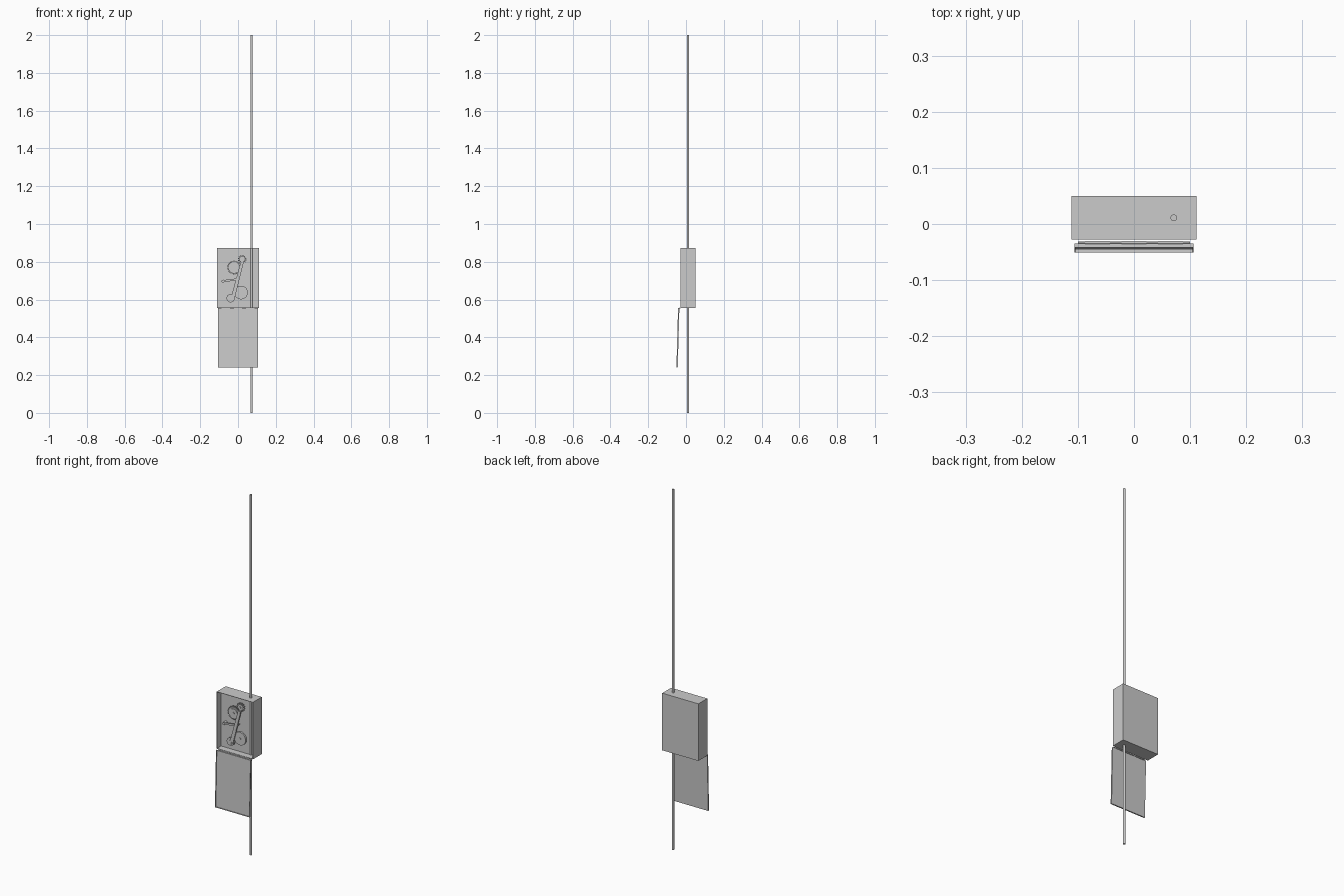
import bpy, bmesh, math
from mathutils import Vector, Matrix

if "Cube" in bpy.data.objects:
    bpy.data.objects.remove(bpy.data.objects["Cube"])

def finish(name, bm):
    bmesh.ops.recalc_face_normals(bm, faces=bm.faces)
    me = bpy.data.meshes.new(name)
    bm.to_mesh(me)
    bm.free()
    ob = bpy.data.objects.new(name, me)
    bpy.context.collection.objects.link(ob)
    return ob

def smooth(ob):
    bpy.ops.object.select_all(action='DESELECT')
    ob.select_set(True)
    bpy.context.view_layer.objects.active = ob
    bpy.ops.object.shade_smooth_by_angle(angle=math.radians(35))

def cylinder(name, a, b, r, n=32):
    a, b = Vector(a), Vector(b)
    bm = bmesh.new()
    m = Matrix.Translation((a + b) / 2) @ (b - a).to_track_quat('Z', 'Y').to_matrix().to_4x4()
    bmesh.ops.create_cone(bm, cap_ends=True, segments=n, radius1=r, radius2=r,
                          depth=(b - a).length, matrix=m)
    ob = finish(name, bm)
    smooth(ob)
    return ob

def prism(name, outline, y0, y1):
    """Extrude an x-z outline from y0 to y1."""
    bm = bmesh.new()
    f = bm.faces.new([bm.verts.new((x, y0, z)) for x, z in outline])
    g = bmesh.ops.extrude_face_region(bm, geom=[f])['geom']
    bmesh.ops.translate(bm, vec=(0, y1 - y0, 0), verts=[v for v in g if isinstance(v, bmesh.types.BMVert)])
    return finish(name, bm)

def tray(name, x, y_open, y_back, z0, z1, wall, inside):
    """Box whose -y side is open, with a given wall and recess depth."""
    bm = bmesh.new()
    m = Matrix.Translation((0, (y_open + y_back) / 2, (z0 + z1) / 2)) @ Matrix.Diagonal((2*x, y_back - y_open, z1 - z0, 1))
    bmesh.ops.create_cube(bm, size=1, matrix=m)
    f = min(bm.faces, key=lambda f: f.calc_center_median().y)
    bmesh.ops.inset_region(bm, faces=[f], thickness=wall)
    g = bmesh.ops.extrude_discrete_faces(bm, faces=[f])['faces'][0]
    bmesh.ops.translate(bm, vec=(0, inside, 0), verts=g.verts)
    return finish(name, bm)

def gear(name, x, z, r, teeth, depth, y0, y1):
    pts = []
    for i in range(teeth):
        for t, rr in ((0, r - depth), (.3, r - depth), (.45, r), (.8, r)):
            a = 2 * math.pi * (i + t) / teeth
            pts.append((x + rr * math.cos(a), z + rr * math.sin(a)))
    return prism(name, pts, y0, y1)

def link(name, p, q, r1, r2, y0, y1):
    """Tapered bar with rounded ends."""
    a = math.atan2(q[1] - p[1], q[0] - p[0])
    pts = []
    for c, r, s in ((p, r1, a + math.pi / 2), (q, r2, a - math.pi / 2)):
        pts += [(c[0] + r * math.cos(s + math.pi * i / 10), c[1] + r * math.sin(s + math.pi * i / 10))
                for i in range(11)]
    return prism(name, pts, y0, y1)

# housing with its recessed mechanism panel
tray("housing", .111, -.028, .05, .555, .872, .003, .036)

# vertical operating rod
cylinder("vertical_rod", (.071, .011, 0), (.071, .011, 2), .006)

# open door hanging from the lower edge, rim facing forward
door = tray("door", .106, -.007, 0, -.314, 0, .003, .005)
door.location = (0, -.035, .554)
door.rotation_euler.x = -math.radians(1.6)

# hinge
cylinder("hinge_pin", (-.1, -.033, .555), (.1, -.033, .555), .0018, 12)
for i in range(3):
    x = -.065 + i * .065
    cylinder("hinge_knuckle", (x - .022, -.033, .555), (x + .022, -.033, .555), .003, 16)

# upper gear and pinion
BIG, PINION = (-.021, .770), (.022, .813)
gear("large_gear", *BIG, .037, 28, .006, -.009, 0)
cylinder("large_gear_face", (BIG[0], -.012, BIG[1]), (BIG[0], -.008, BIG[1]), .024)
gear("pinion", *PINION, .023, 12, .008, -.012, -.001)

# lower discs
DISC, CRANK = (.016, .637), (-.039, .607)
cylinder("lower_disc", (DISC[0], -.008, DISC[1]), (DISC[0], .002, DISC[1]), .036, 40)
cylinder("crank_disc", (CRANK[0], -.012, CRANK[1]), (CRANK[0], -.002, CRANK[1]), .022)

# connecting arm and side lever
link("connecting_arm", (-.028, .607), (.02, .79), .01, .008, -.019, -.012)
link("side_lever", (-.079, .697), (.004, .709), .006, .004, -.012, -.007)

# shafts fixing each wheel and lever to the panel
for (x, z), r, y in ((BIG, .007, -.015), (PINION, .006, -.016), (DISC, .007, -.011),
                     (CRANK, .009, -.016), ((-.028, .607), .004, -.021),
                     ((.02, .79), .004, -.021), ((-.079, .697), .008, -.014),
                     ((.004, .709), .003, -.014)):
    cylinder("shaft", (x, y, z), (x, .009, z), r, 20)
